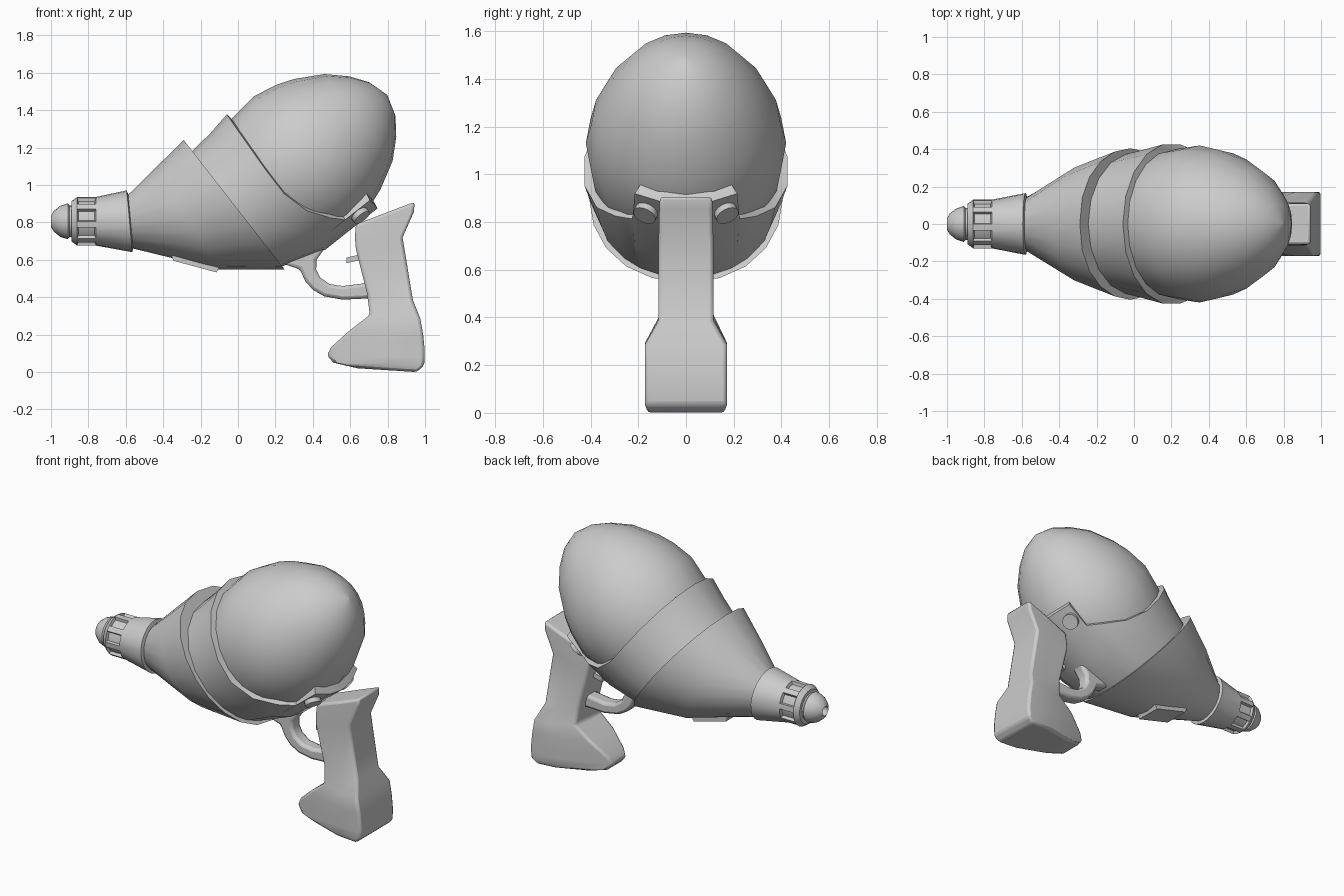
import bpy, bmesh
from math import sin, cos, pi, radians, copysign
from mathutils import Vector, Matrix

if "Cube" in bpy.data.objects:
    bpy.data.objects.remove(bpy.data.objects["Cube"])


def finish(name, bm, angle=35, bevel=0.0):
    bmesh.ops.remove_doubles(bm, verts=bm.verts, dist=1e-5)
    bmesh.ops.recalc_face_normals(bm, faces=bm.faces)
    me = bpy.data.meshes.new(name)
    bm.to_mesh(me)
    bm.free()
    me.shade_smooth()
    me.set_sharp_from_angle(angle=radians(angle))
    ob = bpy.data.objects.new(name, me)
    bpy.context.collection.objects.link(ob)
    if bevel:
        m = ob.modifiers.new("bevel", 'BEVEL')
        m.width, m.segments, m.limit_method = bevel, 2, 'ANGLE'
        m.angle_limit = radians(40)
    return ob


def loft(rings, cap_start=True, cap_end=True):
    """Skin a list of equally sized closed rings."""
    bm = bmesh.new()
    vs = [[bm.verts.new(p) for p in r] for r in rings]
    n = len(vs[0])
    for r, s in zip(vs, vs[1:]):
        for i in range(n):
            j = (i + 1) % n
            bm.faces.new((r[i], r[j], s[j], s[i]))
    if cap_start:
        bm.faces.new(vs[0])
    if cap_end:
        bm.faces.new(vs[-1])
    return bm


def interp(table, t):
    if t <= table[0][0]:
        return table[0][1]
    for (a, u), (b, v) in zip(table, table[1:]):
        if t <= b:
            return u + (v - u) * (t - a) / (b - a)
    return table[-1][1]


def tilted(a, p, y):
    """Egg frame: a along the tilted axis, p upwards across it."""
    return (0.35 + 0.787 * a - 0.616 * p, y, 1.13 + 0.616 * a + 0.787 * p)


YS = 0.965  # bodies are slightly narrower than tall

# Egg-shaped rear tank
egg = [(-0.40, 0.30), (-0.30, 0.37), (-0.156, 0.415), (0, 0.435), (0.134, 0.41),
       (0.23, 0.375), (0.375, 0.295), (0.47, 0.205), (0.535, 0.115), (0.57, 0.0001)]
rings = [[tilted(a, r * cos(2 * pi * i / 20), YS * r * sin(2 * pi * i / 20))
          for i in range(20)] for a, r in egg]
finish("rear_tank", loft(rings), 60)

# Cradle shell under the tank: rim position by angle from the bottom
rim = [(0, 0.155), (15, 0.155), (30, 0.15), (31, -0.02), (43, -0.075), (60, -0.15),
       (80, -0.19), (100, -0.19), (120, -0.183), (140, -0.177), (160, -0.172), (180, -0.17)]
rim_full = rim + [(360 - t, a) for t, a in rim[-2:0:-1]]
outer = [(-0.44, 0.39), (-0.2, 0.447), (0, 0.452), (0.15, 0.445)]
rings = [[], [], [], []]
for t, edge in rim_full:
    c, s = -cos(radians(t)), YS * sin(radians(t))
    mid = min(-0.2, edge * 0.5 - 0.22)
    spots = [(edge + 0.01, interp(egg, edge) - 0.03), (edge, interp(outer, edge)),
             (mid, interp(outer, mid)), (-0.445, 0.39)]
    for k, (a, r) in enumerate(spots):
        rings[k].append(tilted(a, r * c + (0.017 if k == 3 else 0), r * s))
finish("tank_cradle", loft(rings, False, True), 30)

# Round studs on the cradle ears
for side in (-1, 1):
    bm = bmesh.new()
    nrm = (Vector(tilted(0, -0.41, side * 0.165)) - Vector(tilted(0, 0, 0))).normalized()
    pos = Vector(tilted(0.06, -0.41, side * 0.165))
    bmesh.ops.create_cone(bm, cap_ends=True, segments=16, radius1=0.05, radius2=0.05,
                          depth=0.05,
                          matrix=Matrix.Translation(pos) @ nrm.to_track_quat('Z', 'Y').to_matrix().to_4x4())
    finish("cradle_stud", bm)


# Flared front body, each ring given by its top, bottom and half width
def oblique_ring(top, bottom, w, n=20, e=1.0):
    cx, cz = (top[0] + bottom[0]) / 2, (top[1] + bottom[1]) / 2
    out = []
    for i in range(n):
        t = 2 * pi * i / n
        c, s = cos(t), sin(t)
        s = copysign(abs(s) ** e, s)
        out.append((cx + (top[0] - cx) * c, w * s, cz + (top[1] - cz) * c))
    return out


finish("front_body", loft([
    oblique_ring((-0.60, 0.935), (-0.58, 0.665), 0.135),
    oblique_ring((-0.44, 1.093), (-0.10, 0.548), 0.315),
    oblique_ring((-0.29, 1.24), (0.25, 0.548), 0.405, e=0.9),
]), 30)

# Nozzle collar with recessed slots, its rear edge leaning slightly
collar = [(-0.89, 0.07), (-0.89, 0.108), (-0.86, 0.13), (-0.76, 0.13),
          (-0.58, 0.165), (-0.57, 0.13)]
bm = loft([[(x - (0.09 * r * cos(2 * pi * i / 24) if x > -0.7 else 0),
             r * sin(2 * pi * i / 24), 0.806 + r * cos(2 * pi * i / 24))
            for i in range(24)] for x, r in collar])
bmesh.ops.recalc_face_normals(bm, faces=bm.faces)
bm.faces.ensure_lookup_table()
slots = []
for k in range(8):
    pair = [bm.faces[2 * 24 + 3 * k], bm.faces[2 * 24 + 3 * k + 1]]
    slots += pair
bmesh.ops.inset_region(bm, faces=slots, thickness=0.006, depth=-0.018, use_even_offset=True)
finish("nozzle_collar", bm, 30)

# Hollow nozzle tip
tip = [(-0.94, 0.0001), (-0.95, 0.025), (-1.0, 0.03), (-0.985, 0.055), (-0.95, 0.083),
       (-0.91, 0.096), (-0.90, 0.085), (-0.88, 0.085)]
finish("nozzle_tip", loft([[(x, r * sin(2 * pi * i / 20), 0.806 + r * cos(2 * pi * i / 20))
                            for i in range(20)] for x, r in tip]), 40)


# Flat parts cut from a side outline
def plate(name, outline, half, bevel=0.0):
    bm = loft([[(x, s * half, z) for x, z in outline] for s in (-1, 1)])
    return finish(name, bm, 40, bevel)


plate("belly_plate", [(-0.355, 0.62), (-0.345, 0.595), (-0.115, 0.533), (-0.10, 0.56),
                      (-0.12, 0.60), (-0.33, 0.66)], 0.085)
plate("trigger_guard", [(0.22, 0.585), (0.33, 0.55), (0.36, 0.485), (0.40, 0.44), (0.46, 0.405),
                        (0.56, 0.387), (0.72, 0.395), (0.72, 0.48), (0.56, 0.46), (0.49, 0.47),
                        (0.44, 0.505), (0.418, 0.55), (0.42, 0.60), (0.47, 0.67), (0.40, 0.70)],
      0.045, 0.018)
plate("trigger", [(0.58, 0.582), (0.66, 0.60), (0.66, 0.63), (0.58, 0.612)], 0.03)

# Grip with flared foot: front point, rear point, front and rear half widths
stations = [((0.63, 0.79), (0.945, 0.91), 0.10, 0.11),
            ((0.625, 0.72), (0.94, 0.855), 0.105, 0.112),
            ((0.63, 0.66), (0.88, 0.72), 0.11, 0.115),
            ((0.69, 0.42), (0.935, 0.385), 0.112, 0.115),
            ((0.705, 0.305), (0.975, 0.285), 0.13, 0.172),
            ((0.60, 0.225), (0.99, 0.20), 0.12, 0.172),
            ((0.50, 0.135), (0.998, 0.12), 0.085, 0.172),
            ((0.475, 0.09), (0.998, 0.08), 0.07, 0.172),
            ((0.51, 0.05), (0.995, 0.035), 0.085, 0.172),
            ((0.64, 0.02), (0.955, 0.0), 0.11, 0.16)]
rings = []
for f, b, wf, wb in stations:
    m = (f[0] * 0.4 + b[0] * 0.6, f[1] * 0.4 + b[1] * 0.6)
    half = [(f, wf), (m, wb), (b, wb)]
    rings.append([(p[0], w, p[1]) for p, w in half] + [(p[0], -w, p[1]) for p, w in half[::-1]])
finish("grip", loft(rings), 40, 0.015)
